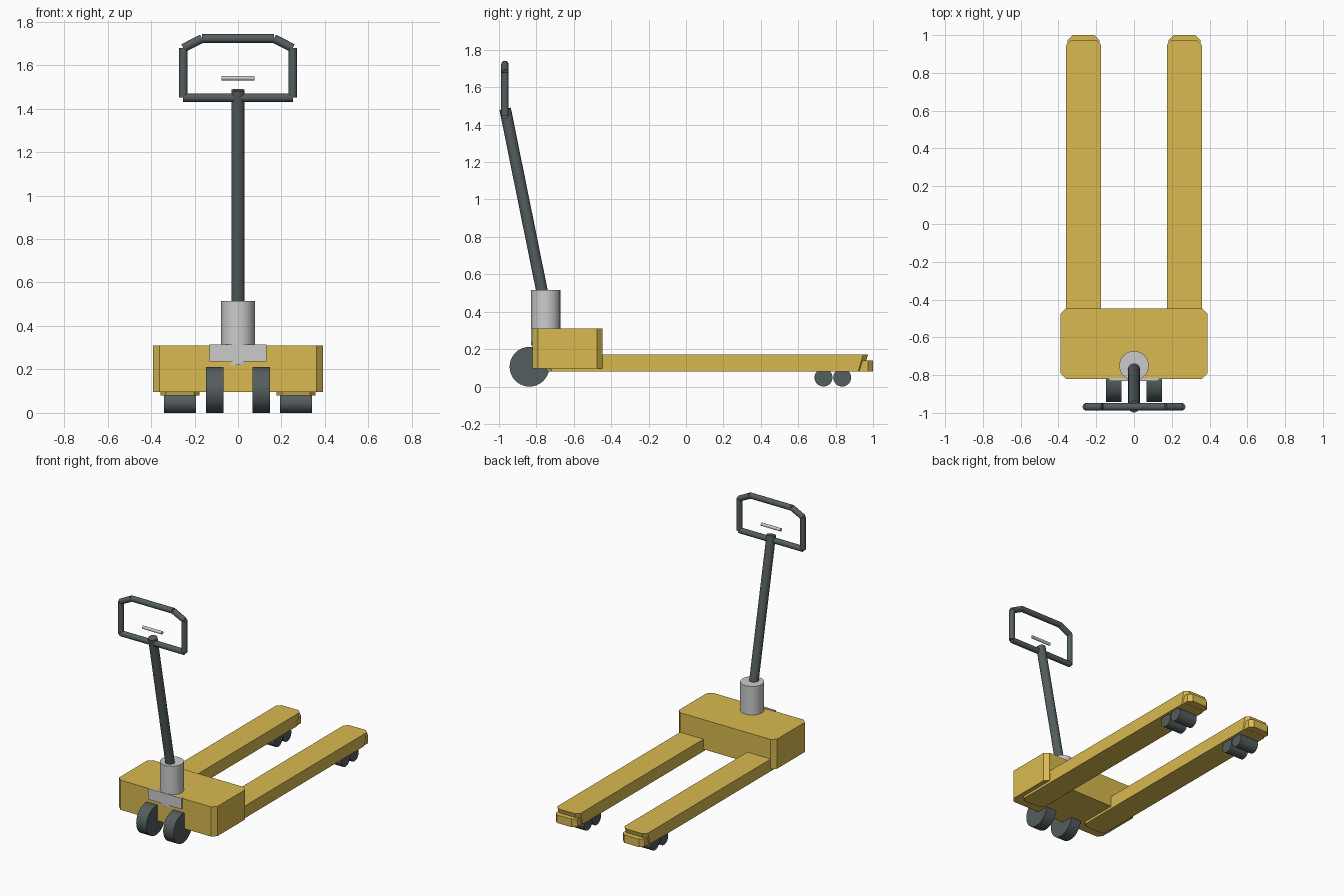
import bpy, bmesh, math
from mathutils import Vector

if "Cube" in bpy.data.objects:
    bpy.data.objects.remove(bpy.data.objects["Cube"])


def material(name, rgb):
    m = bpy.data.materials.new(name)
    m.diffuse_color = (*rgb, 1)
    m.use_nodes = True
    m.node_tree.nodes["Principled BSDF"].inputs["Base Color"].default_value = m.diffuse_color
    return m


YELLOW = material("yellow_paint", (0.70, 0.49, 0.08))
DARK = material("dark_rubber", (0.09, 0.11, 0.115))
LIGHT = material("light_steel", (0.62, 0.63, 0.64))


def finish(bm, name, mat, smooth=False):
    bmesh.ops.recalc_face_normals(bm, faces=bm.faces)
    me = bpy.data.meshes.new(name)
    bm.to_mesh(me)
    bm.free()
    ob = bpy.data.objects.new(name, me)
    bpy.context.collection.objects.link(ob)
    me.materials.append(mat)
    if smooth:
        bpy.ops.object.select_all(action='DESELECT')
        ob.select_set(True)
        bpy.context.view_layer.objects.active = ob
        bpy.ops.object.shade_smooth_by_angle(angle=math.radians(30))
    return ob


def block(name, x, y, z, mat, chamfer=0.0, inset=(0, 0)):
    """Box with chamfered upright corners; inset narrows the bottom."""
    bm = bmesh.new()
    rings = []
    for h, ix, iy in ((z[0], *inset), (z[1], 0, 0)):
        x0, x1, y0, y1 = x[0] + ix, x[1] - ix, y[0] + iy, y[1] - iy
        c = chamfer
        if c:
            pts = [(x0 + c, y0), (x1 - c, y0), (x1, y0 + c), (x1, y1 - c),
                   (x1 - c, y1), (x0 + c, y1), (x0, y1 - c), (x0, y0 + c)]
        else:
            pts = [(x0, y0), (x1, y0), (x1, y1), (x0, y1)]
        rings.append([bm.verts.new((px, py, h)) for px, py in pts])
    lo, hi = rings
    bm.faces.new(lo)
    bm.faces.new(hi)
    for i in range(len(lo)):
        j = (i + 1) % len(lo)
        bm.faces.new((lo[i], lo[j], hi[j], hi[i]))
    return finish(bm, name, mat)


def rod(name, a, b, r, mat, sides=32):
    """Cylinder between two points."""
    a, b = Vector(a), Vector(b)
    bm = bmesh.new()
    bmesh.ops.create_cone(bm, cap_ends=True, segments=sides, radius1=r,
                          radius2=r, depth=(b - a).length)
    q = (b - a).to_track_quat('Z', 'Y')
    for v in bm.verts:
        v.co = q @ v.co + (a + b) / 2
    return finish(bm, name, mat, True)


# Pump housing with its plain front plate
block("body", (-0.39, 0.39), (-0.82, -0.447), (0.097, 0.31), YELLOW, 0.03)
block("front_plate", (-0.132, 0.132), (-0.83, -0.815), (0.236, 0.314), LIGHT)
rod("pump_cylinder", (0, -0.75, 0.22), (0, -0.75, 0.515), 0.078, LIGHT)

for s, side in ((-1, "left"), (1, "right")):
    # Fork with a sloped end and a low toe
    cx = s * 0.267
    block(f"{side}_fork", (cx - 0.093, cx + 0.093), (-0.77, 0.973),
          (0.08, 0.17), YELLOW, 0.026, (0.003, 0.027))
    block(f"{side}_fork_toe", (cx - 0.085, cx + 0.085), (0.87, 1.0),
          (0.081, 0.138), YELLOW, 0.027)
    # Load rollers under the fork
    for i, y in enumerate((0.735, 0.835)):
        rod(f"{side}_load_roller_{i + 1}", (cx - 0.073, y, 0.048),
            (cx + 0.073, y, 0.048), 0.048, DARK)
    # Steering wheel pair
    rod(f"{side}_steer_wheel", (s * 0.066, -0.837, 0.106),
        (s * 0.148, -0.837, 0.106), 0.106, DARK, 40)

# Tiller shaft
rod("tiller_shaft", (0, -0.762, 0.47), (0, -0.967, 1.485), 0.031, DARK)

# Handle loop made of straight tubes
loop = [(-0.252, 1.45), (0.252, 1.45), (0.252, 1.678), (0.165, 1.722),
        (-0.165, 1.722), (-0.252, 1.678)]
for i, (x, z) in enumerate(loop):
    x2, z2 = loop[(i + 1) % len(loop)]
    rod(f"handle_tube_{i + 1}", (x, -0.968, z), (x2, -0.968, z2), 0.02, DARK, 20)

# Release lever
rod("release_lever", (-0.077, -0.968, 1.54), (0.077, -0.968, 1.54), 0.011, LIGHT, 16)
